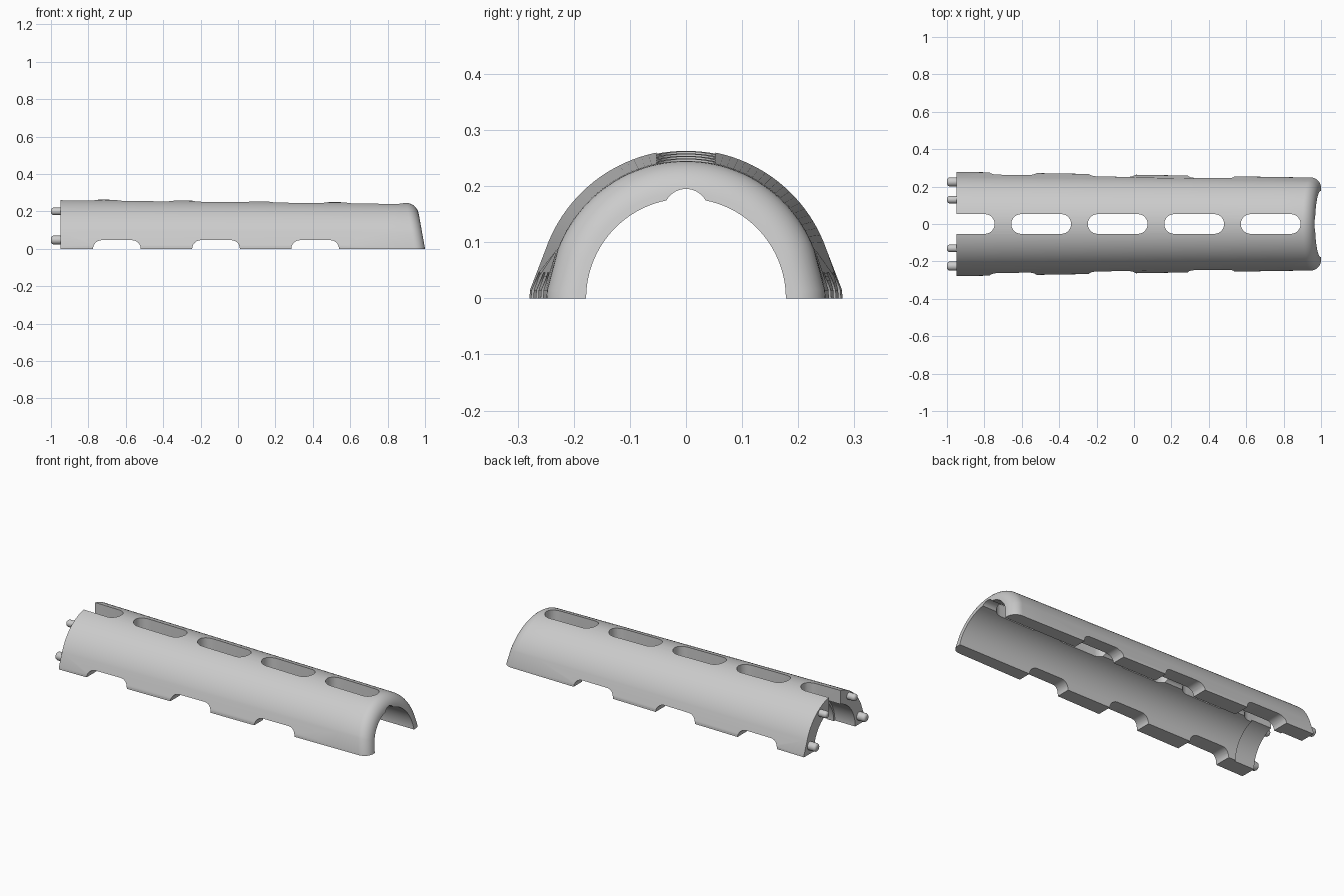
import bpy, bmesh, math
from mathutils import Vector

cube = bpy.data.objects.get("Cube")
if cube:
    bpy.data.objects.remove(cube, do_unlink=True)

grey = bpy.data.materials.new("light_grey")
grey.use_nodes = True
colour = (0.6, 0.6, 0.6, 1)
grey.diffuse_color = colour
grey.node_tree.nodes["Principled BSDF"].inputs["Base Color"].default_value = colour

REAR, BORE, FILLET = -0.95, 0.178, 0.055


def loft(name, rings):
    """Closed solid skinned through a list of matching point loops."""
    bm = bmesh.new()
    loops = [[bm.verts.new(p) for p in ring] for ring in rings]
    n = len(loops[0])
    for a, b in zip(loops, loops[1:]):
        for i in range(n):
            j = (i + 1) % n
            bm.faces.new((a[i], a[j], b[j], b[i]))
    bm.faces.new(loops[0])
    bm.faces.new(loops[-1])
    bmesh.ops.recalc_face_normals(bm, faces=bm.faces)
    mesh = bpy.data.meshes.new(name)
    bm.to_mesh(mesh)
    bm.free()
    obj = bpy.data.objects.new(name, mesh)
    bpy.context.collection.objects.link(obj)
    return obj


def select(obj):
    bpy.ops.object.select_all(action='DESELECT')
    bpy.context.view_layer.objects.active = obj
    obj.select_set(True)


def cut(target, cutter):
    mod = target.modifiers.new("cut", 'BOOLEAN')
    mod.operation, mod.solver, mod.object = 'DIFFERENCE', 'EXACT', cutter
    select(target)
    bpy.ops.object.modifier_apply(modifier=mod.name)
    bpy.data.objects.remove(cutter, do_unlink=True)


def finish(obj):
    obj.data.materials.clear()
    obj.data.materials.append(grey)
    select(obj)
    bpy.ops.object.shade_smooth_by_angle(angle=math.radians(30))


def capsule(x0, x1, r, steps=12):
    """Flat outline with round ends."""
    pts = []
    for cx, start in ((x1 - r, -math.pi / 2), (x0 + r, math.pi / 2)):
        for i in range(steps + 1):
            a = start + math.pi * i / steps
            pts.append((cx + r * math.cos(a), r * math.sin(a)))
    return pts


def rod(name, x0, x1, r, z, sides=48):
    """Round bar along x."""
    angles = [2 * math.pi * (i + 0.5) / sides for i in range(sides)]
    return loft(name, [[(x, r * math.cos(a), z + r * math.sin(a)) for a in angles]
                       for x in (x0, x1)])


def section(x, inset=0.0, steps=48):
    """Half-ring cross-section with flared lower edges, as (y, z) points."""
    t = (x - REAR) / 1.85
    r, flare = 0.265 - 0.02 * t, 0.014 - 0.010 * t
    a0 = math.asin(0.088 / r)
    side = [Vector((r + flare, 0)), Vector((r + flare - 0.001, 0.015))]
    arc = []
    for i in range(steps + 1):
        a = a0 + (math.pi - 2 * a0) * i / steps
        arc.append(Vector((r * math.cos(a), r * math.sin(a))))
    outer = side + arc + [Vector((-p.x, p.y)) for p in reversed(side)]
    outer = [p * (1 - inset / p.length) for p in outer]
    inner = [Vector((-BORE * math.cos(math.pi * i / steps),
                     BORE * math.sin(math.pi * i / steps))) for i in range(steps + 1)]
    return outer + inner


# Shell: tapered half tube, front end raked and rounded
rings = [[(x, p.x, p.y) for p in section(x)] for x in (REAR, 0.8)]
for i in range(9):
    a = math.pi / 2 * i / 8
    back = FILLET * (1 - math.sin(a))
    pts = section(0.92, FILLET * (1 - math.cos(a)))
    rings.append([(1 - 0.18 * p.y - back, p.x, p.y) for p in pts])
shell = loft("shell", rings)

# Wider bore at the rear and a groove along the inner top
cut(shell, rod("rear_bore_cutter", -1.1, -0.82, 0.188, 0, 96))
cut(shell, rod("groove_cutter", -1.1, 1.1, 0.04, 0.155))

# Top slots, the rear one open
for i in range(5):
    end = -0.745 + 0.409 * i
    start = end - (0.5 if i == 0 else 0.32)
    outline = capsule(start, end, 0.053)
    cut(shell, loft("slot_cutter", [[(x, y, z) for x, y in outline] for z in (0.1, 0.4)]))

# Notches along both lower edges
for i in range(3):
    start = -0.775 + 0.53 * i
    outline = capsule(start, start + 0.255, 0.046)
    cut(shell, loft("notch_cutter", [[(x, y, z) for x, z in outline] for y in (-0.4, 0.4)]))
finish(shell)

# Locating pegs on the rear face
for side, sign in (("left", 1), ("right", -1)):
    for level, y, z, r in (("lower", 0.225, 0.047, 0.024), ("upper", 0.13, 0.2, 0.02)):
        peg = rod(f"{level}_peg_{side}", -1, -0.91, r, 0, 24)
        bevel = peg.modifiers.new("round_end", 'BEVEL')
        bevel.width, bevel.segments = 0.015, 5
        bevel.limit_method, bevel.angle_limit = 'ANGLE', math.radians(40)
        select(peg)
        bpy.ops.object.modifier_apply(modifier=bevel.name)
        peg.location = (0, sign * y, z)
        finish(peg)
